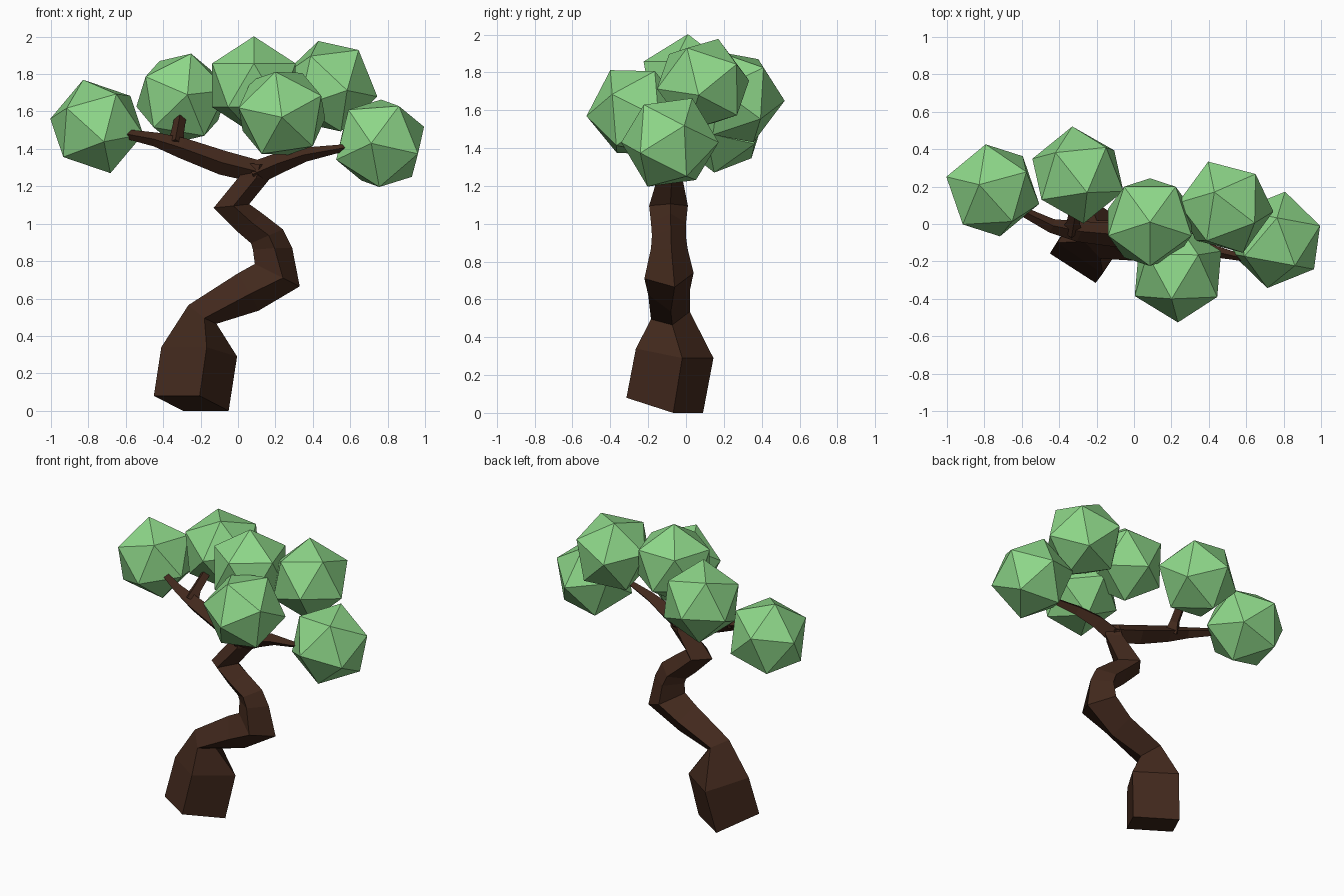
import bpy, bmesh
from mathutils import Vector, Matrix

if "Cube" in bpy.data.objects:
    bpy.data.objects.remove(bpy.data.objects["Cube"])


def material(name, rgb):
    m = bpy.data.materials.new(name)
    m.diffuse_color = (*rgb, 1)
    m.use_nodes = True
    m.node_tree.nodes["Principled BSDF"].inputs["Base Color"].default_value = m.diffuse_color
    return m


BARK = material("bark", (0.055, 0.022, 0.012))
LEAF = material("leaf", (0.27, 0.68, 0.25))


def add_object(name, bm, mat):
    bmesh.ops.recalc_face_normals(bm, faces=bm.faces)
    me = bpy.data.meshes.new(name)
    bm.to_mesh(me)
    bm.free()
    me.materials.append(mat)
    ob = bpy.data.objects.new(name, me)
    bpy.context.collection.objects.link(ob)
    return ob


def loft(name, rings):
    """Skin a closed solid through four-cornered rings."""
    bm = bmesh.new()
    loops = [[bm.verts.new(p) for p in ring] for ring in rings]
    for lo, hi in zip(loops, loops[1:]):
        for i in range(4):
            j = (i + 1) % 4
            bm.faces.new((lo[i], lo[j], hi[j], hi[i]))
    bm.faces.new(loops[0][::-1])
    bm.faces.new(loops[-1])
    add_object(name, bm, BARK)


def trunk_ring(xl, zl, xr, zr, yf, yb, skew, dz):
    """Left, front, right and back corners of one trunk section."""
    x, y, z = (xl + xr) / 2, (yf + yb) / 2, (zl + zr) / 2
    h = (yb - yf) / 2
    return [(xl, y - skew, zl), (x + skew, y - h, z + dz),
            (xr, y + skew, zr), (x - skew, y + h, z - dz)]


def branch(name, path):
    """Square tapered limb along (x, y, z, radius) points."""
    pts = [Vector(p[:3]) for p in path]
    ref = Vector((0, 1, 0)) if abs((pts[-1] - pts[0]).normalized().x) > 0.7 else Vector((1, 0, 0))
    rings = []
    for i, p in enumerate(pts):
        t = (pts[min(i + 1, len(pts) - 1)] - pts[max(i - 1, 0)]).normalized()
        u = t.cross(ref).normalized()
        v = t.cross(u)
        r = path[i][3]
        rings.append([p + u * r, p + v * r, p - u * r, p - v * r])
    loft(name, rings)


def frame(a, b):
    x = Vector(a).normalized()
    z = x.cross(Vector(b)).normalized()
    return Matrix((x, z.cross(x), z)).transposed()


def leaf_clump(name, centre, a, b, r=0.262):
    """Icosahedron turned so neighbouring corners point along a and b."""
    bm = bmesh.new()
    bmesh.ops.create_icosphere(bm, subdivisions=1, radius=r)
    bm.verts.ensure_lookup_table()
    v0 = bm.verts[0]
    v1 = v0.link_edges[0].other_vert(v0)
    rot = frame(a, b) @ frame(v0.co, v1.co).transposed()
    bmesh.ops.transform(bm, matrix=Matrix.Translation(centre) @ rot.to_4x4(), verts=bm.verts)
    add_object(name, bm, LEAF)


# Winding trunk
loft("trunk", [trunk_ring(*row) for row in (
    (-0.45, 0.08, -0.05, 0.00, -0.315, 0.09, 0.045, 0.04),
    (-0.41, 0.34, -0.005, 0.29, -0.265, 0.145, 0.04, 0.025),
    (-0.265, 0.565, -0.115, 0.465, -0.185, 0.02, 0.01, -0.02),
    (0.00, 0.735, 0.11, 0.535, -0.20, 0.02, 0.01, -0.01),
    (0.09, 0.785, 0.33, 0.665, -0.22, 0.04, 0.03, -0.015),
    (0.08, 0.86, 0.29, 0.87, -0.185, 0.01, 0.01, 0.005),
    (0.07, 0.895, 0.24, 0.97, -0.18, 0.00, 0.01, 0.005),
    (0.00, 0.955, 0.13, 1.055, -0.185, 0.00, 0.01, 0.0),
    (-0.13, 1.085, 0.06, 1.105, -0.195, 0.01, 0.01, 0.0),
    (0.005, 1.25, 0.17, 1.24, -0.15, -0.02, 0.01, 0.0),
    (0.045, 1.325, 0.17, 1.31, -0.145, -0.03, 0.01, 0.0))])

# Branches
branch("left_branch", [(0.12, -0.09, 1.275, 0.06), (-0.08, -0.06, 1.325, 0.065),
                       (-0.30, -0.04, 1.405, 0.055), (-0.44, -0.01, 1.45, 0.038),
                       (-0.60, 0.07, 1.48, 0.025)])
branch("upper_twig", [(-0.335, -0.03, 1.42, 0.055), (-0.325, 0.01, 1.48, 0.035),
                      (-0.31, 0.09, 1.56, 0.032)])
branch("right_branch", [(0.08, -0.09, 1.265, 0.065), (0.22, -0.10, 1.325, 0.055),
                        (0.36, -0.13, 1.37, 0.038), (0.62, -0.19, 1.415, 0.014)])

# Foliage
CLUMPS = {
    "far_left": ((-0.755, 0.18, 1.52), (-0.24, 0.07, 0.04), (-0.07, 0.03, 0.26)),
    "back_left": ((-0.30, 0.262, 1.67), (0.03, -0.26, 0.02), (0.05, -0.10, 0.24)),
    "top": ((0.085, 0.01, 1.74), (0.0, 0.0, 0.26), (0.0, -0.25, 0.10)),
    "back_right": ((0.49, 0.09, 1.735), (-0.06, 0.08, 0.24), (0.125, -0.06, 0.21)),
    "front": ((0.235, -0.265, 1.59), (0.0, -0.25, -0.02), (-0.035, -0.10, 0.23)),
    "far_right": ((0.76, -0.085, 1.43), (0.05, 0.27, 0.0), (0.24, 0.08, 0.09)),
}
for name, spec in CLUMPS.items():
    leaf_clump("foliage_" + name, *spec)
